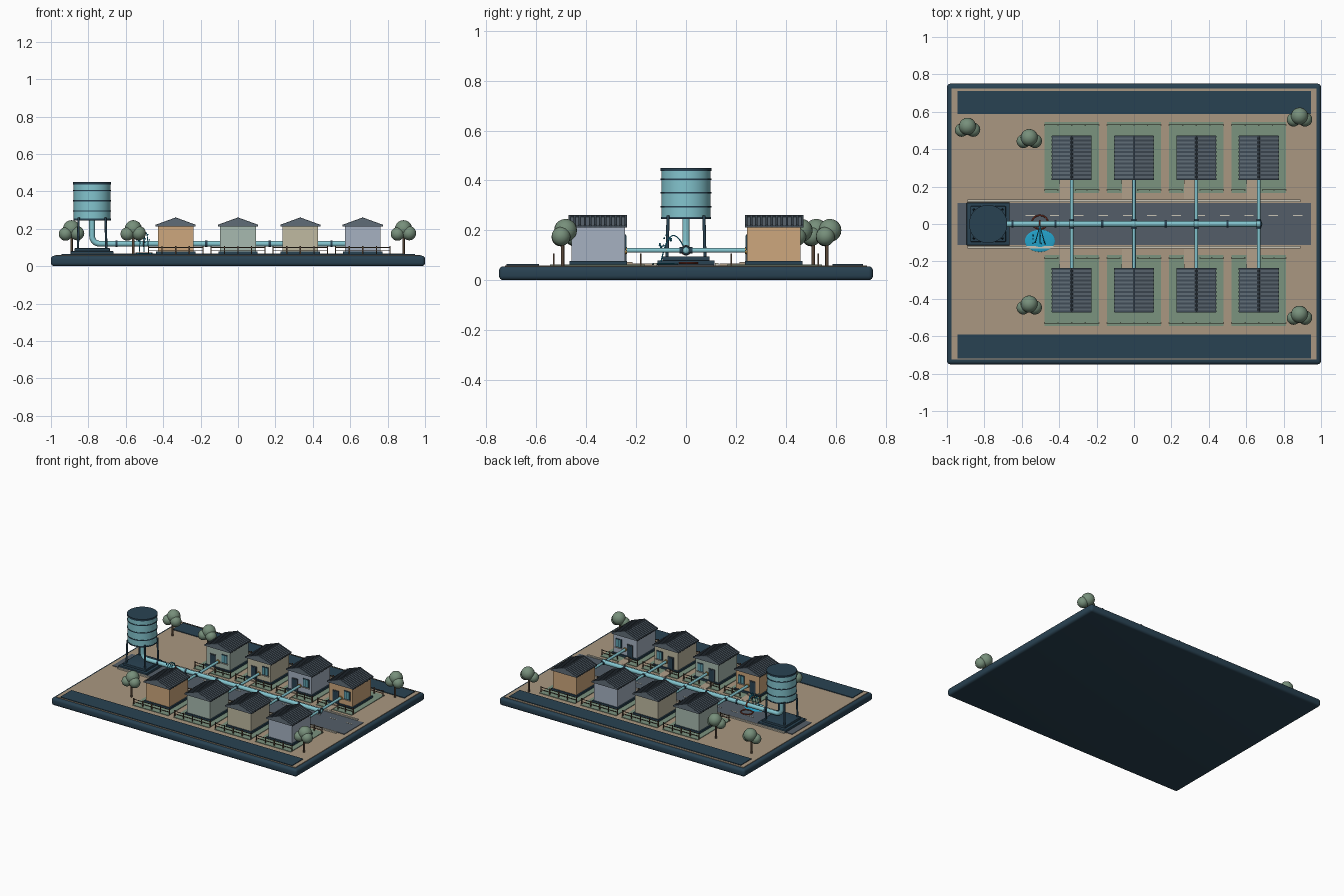
import bpy, bmesh, math, random
from mathutils import Vector

if "Cube" in bpy.data.objects:
    bpy.data.objects.remove(bpy.data.objects["Cube"])

random.seed(4)
MATS = {}


def mat(name, rgb):
    m = bpy.data.materials.new(name)
    m.diffuse_color = [((c / 255) ** 2.2) for c in rgb] + [1]
    m.use_nodes = True
    m.node_tree.nodes["Principled BSDF"].inputs["Base Color"].default_value = m.diffuse_color
    MATS[name] = m


for n, c in {"navy": (45, 68, 83), "earth": (168, 150, 128), "asphalt": (84, 94, 104),
             "kerb": (200, 196, 180), "lawn": (122, 146, 126), "path": (176, 158, 136),
             "slate": (96, 108, 118), "dark_slate": (66, 77, 87), "water_pipe": (130, 195, 205),
             "brass": (190, 150, 80), "glass": (95, 160, 172), "rust": (135, 62, 48),
             "water": (40, 160, 200), "foliage": (118, 142, 122), "bark": (88, 72, 58),
             "wall_0": (204, 166, 124), "wall_1": (166, 184, 174), "wall_2": (190, 184, 160),
             "wall_3": (164, 176, 192)}.items():
    mat(n, c)


def finish(name, bm, m, smooth=False):
    me = bpy.data.meshes.new(name)
    bmesh.ops.recalc_face_normals(bm, faces=bm.faces[:])
    bm.to_mesh(me)
    bm.free()
    o = bpy.data.objects.new(name, me)
    bpy.context.collection.objects.link(o)
    me.materials.append(MATS[m])
    if smooth:
        bpy.ops.object.select_all(action='DESELECT')
        o.select_set(True)
        bpy.context.view_layer.objects.active = o
        bpy.ops.object.shade_smooth_by_angle(angle=math.radians(40))
    return o


def box(name, x, y, z, m, bevel=0):
    """x, y, z are (low, high) ranges in any order"""
    bm = bmesh.new()
    bmesh.ops.create_cube(bm, size=1)
    for v in bm.verts:
        v.co = [(a[0] + a[1]) / 2 + c * abs(a[1] - a[0]) for a, c in zip((x, y, z), v.co)]
    if bevel:
        bmesh.ops.bevel(bm, geom=bm.edges[:], offset=bevel, segments=4, profile=0.5, affect='EDGES')
    return finish(name, bm, m, bevel > 0)


def rod(name, a, b, r, m, seg=20):
    a, b = Vector(a), Vector(b)
    d = b - a
    bm = bmesh.new()
    bmesh.ops.create_cone(bm, cap_ends=True, segments=seg, radius1=r, radius2=r, depth=d.length)
    q = d.to_track_quat('Z', 'Y')
    for v in bm.verts:
        v.co = q @ v.co + (a + b) / 2
    return finish(name, bm, m, True)


def ball(name, c, r, m, scale=(1, 1, 1), seg=20):
    bm = bmesh.new()
    bmesh.ops.create_uvsphere(bm, u_segments=seg, v_segments=seg // 2, radius=r)
    for v in bm.verts:
        v.co = [p + q * s for p, q, s in zip(c, v.co, scale)]
    return finish(name, bm, m, True)


def tube(name, pts, r, m, cyclic=False):
    cu = bpy.data.curves.new(name, 'CURVE')
    cu.dimensions = '3D'
    cu.bevel_depth = r
    cu.bevel_resolution = 3
    cu.use_fill_caps = True
    s = cu.splines.new('POLY')
    s.points.add(len(pts) - 1)
    for p, c in zip(s.points, pts):
        p.co = (*c, 1)
    s.use_cyclic_u = cyclic
    cu.materials.append(MATS[m])
    o = bpy.data.objects.new(name, cu)
    bpy.context.collection.objects.link(o)
    return o


def prisms(name, profile, spans, m):
    """an x-z profile extruded along y over each span, in one mesh"""
    bm = bmesh.new()
    for y0, y1 in spans:
        f = bm.faces.new([bm.verts.new((x, y0, z)) for x, z in profile])
        ext = bmesh.ops.extrude_face_region(bm, geom=[f], use_keep_orig=True)
        vs = [g for g in ext["geom"] if isinstance(g, bmesh.types.BMVert)]
        bmesh.ops.translate(bm, verts=vs, vec=(0, y1 - y0, 0))
    return finish(name, bm, m)


# base board, ground, border strips
box("base_board", (-1, 1), (-.75, .75), (0, .056), "navy", .018)
box("ground", (-.975, .975), (-.725, .725), (.04, .06), "earth")
box("back_border_strip", (-.945, .945), (.587, .71), (.05, .065), "navy")
box("front_border_strip", (-.945, .945), (-.72, -.59), (.05, .065), "navy")

# road, kerbs, lane dashes
box("road", (-.945, .945), (-.112, .112), (.05, .064), "asphalt")
for s in (-1, 1):
    box("kerb", (-.89, .89), (s * .117, s * .13), (.05, .069), "kerb")
for i in range(12):
    x = -.58 + i * .13
    box("lane_dash", (x, x + .05), (.042, .047), (.06, .0655), "kerb")


def house(cx, s, wall):
    def X(a, b):
        return (cx + a, cx + b)

    def Y(a, b):
        return (s * a, s * b)
    # lot, path, plinth, walls
    box("lot_lawn", X(-.145, .145), Y(.165, .545), (.05, .064), "lawn")
    box("front_path", X(-.065, -.01), Y(.135, .24), (.05, .067), "path")
    box("house_plinth", X(-.105, .105), Y(.236, .468), (.055, .078), "navy")
    box("house_walls", X(-.095, .095), Y(.245, .46), (.07, .215), wall)
    # gable roof with ribs and ridge cap
    y0, y1 = .236, .472
    roof = prisms("gable_roof", [(-.105, .212), (.105, .212), (.105, .218), (0, .256), (-.105, .218)],
                  [(s * y0, s * y1)], "slate")
    ribs = prisms("roof_ribs", [(-.107, .211), (-.1, .216), (0, .251), (.1, .216), (.107, .211),
                                (.107, .2215), (0, .2605), (-.107, .2215)],
                  [(s * (y0 + .0205 * i), s * (y0 + .0205 * i + .01)) for i in range(12)], "dark_slate")
    ridge = rod("roof_ridge", (0, s * y0, .256), (0, s * y1, .256), .006, "dark_slate", 8)
    for o in (roof, ribs):
        o.location.x = cx
    ridge.location.x = cx
    # door, windows and sills on the street side
    box("door_frame", X(-.064, -.016), Y(.24, .25), (.076, .165), "dark_slate")
    box("door", X(-.058, -.022), Y(.238, .25), (.078, .159), "navy")
    box("door_step", X(-.066, -.014), Y(.215, .24), (.06, .073), "path")
    box("window_frame", X(.028, .077), Y(.241, .25), (.122, .184), "navy")
    for a in (.033, .0545):
        box("window_pane", X(a, a + .0175), Y(.239, .25), (.127, .179), "glass")
    box("window_sill", X(.025, .08), Y(.236, .25), (.117, .122), "kerb")
    # fences at lot back and street side
    for y, segs in ((.53, [(-.145, .145)]), (.182, [(-.145, -.075), (.02, .145)])):
        for a, b in segs:
            for z in (.082, .1):
                box("fence_rail", X(a, b), Y(y - .0015, y + .0015), (z - .002, z + .002), "bark")
            n = max(1, round((b - a) / .07))
            for i in range(n + 1):
                p = a + (b - a) * i / n
                box("fence_post", X(p - .003, p + .003), Y(y - .003, y + .003), (.06, .107), "bark")
    # branch pipe with brass wall fitting
    rod("branch_pipe", (cx, 0, .12), (cx, s * .248, .12), .0095, "water_pipe", 16)
    rod("wall_fitting", (cx, s * .237, .12), (cx, s * .248, .12), .014, "brass", 16)
    rod("branch_collar", (cx, s * .016, .12), (cx, s * .026, .12), .0125, "navy", 16)


XS = (-.333, 0, .333, .667)
for i, cx in enumerate(XS):
    house(cx, -1, "wall_%d" % i)
    house(cx, 1, "wall_%d" % ((i + 1) % 4))
    ball("pipe_junction", (cx, 0, .12), .019, "water_pipe")

# supply main with elbow, collars
T = -.78
R = .04
elbow = [(T + R - R * math.cos(a), 0, .12 + R - R * math.sin(a))
         for a in [math.pi / 2 * k / 8 for k in range(9)]]
tube("supply_main", [(T, 0, .26)] + elbow + [(.675, 0, .12)], .0155, "water_pipe")
for x in (-.65, -.42, -.17, .17, .5, .675):
    rod("pipe_collar", (x - .006, 0, .12), (x + .006, 0, .12), .018, "navy")

# water tower
box("tower_footing", (T - .115, T + .115), (-.115, .115), (.05, .08), "navy", .004)
box("tower_pad", (T - .095, T + .095), (-.095, .095), (.075, .096), "navy", .004)
for sx in (-1, 1):
    for sy in (-1, 1):
        x, y = T + sx * .076, sy * .076
        rod("tower_leg", (x, y, .09), (x * 1 - sx * .004, y - sy * .004, .26), .0065, "navy", 12)
rod("tank_body", (T, 0, .248), (T, 0, .445), .099, "water_pipe", 48)
rod("tank_floor", (T, 0, .245), (T, 0, .254), .1, "navy", 48)
rod("tank_lid", (T, 0, .438), (T, 0, .451), .102, "navy", 48)
for z in (.295, .35, .405):
    rod("tank_hoop", (T, 0, z - .003), (T, 0, z + .003), .102, "navy", 48)

# leak: warning ring, cracked collar, puddle, jets, droplets
L = -.503


def ring(n, f):
    return [f(2 * math.pi * k / n) for k in range(n)]


tube("leak_marker_ring", ring(32, lambda a: (L + .042 * math.cos(a), .01 + .036 * math.sin(a), .069)),
     .004, "rust", True)
tube("cracked_collar", ring(20, lambda a: (L, .017 * math.cos(a), .12 + .017 * math.sin(a))), .004, "rust", True)
ball("puddle", (L, -.09, .065), .08, "water", (1, .74, .06), 32)
for dx in (-.025, 0, .025):
    tube("water_jet", [(L + dx * t, -.01 - .09 * t, .135 + .19 * t - .19 * t * t - .06 * t ** 4)
                       for t in [k / 10 for k in range(11)]], .0025, "water")
for i in range(14):
    t = random.uniform(.4, 1)
    ball("droplet", (L + random.uniform(-.045, .045), -.01 - .1 * t,
                     .12 + .2 * t - .2 * t * t + random.uniform(-.02, .02)), .004, "water", seg=8)

# trees
for x, y in ((-.89, .51), (-.56, .45), (-.56, -.44), (.885, .565), (.885, -.495)):
    rod("tree_trunk", (x, y, .055), (x, y, .17), .007, "bark", 10)
    for dx, dy, z, r in ((0, .012, .2, .046), (-.032, -.008, .172, .036), (.03, -.006, .176, .038)):
        ball("tree_crown", (x + dx, y + dy, z), r, "foliage")
